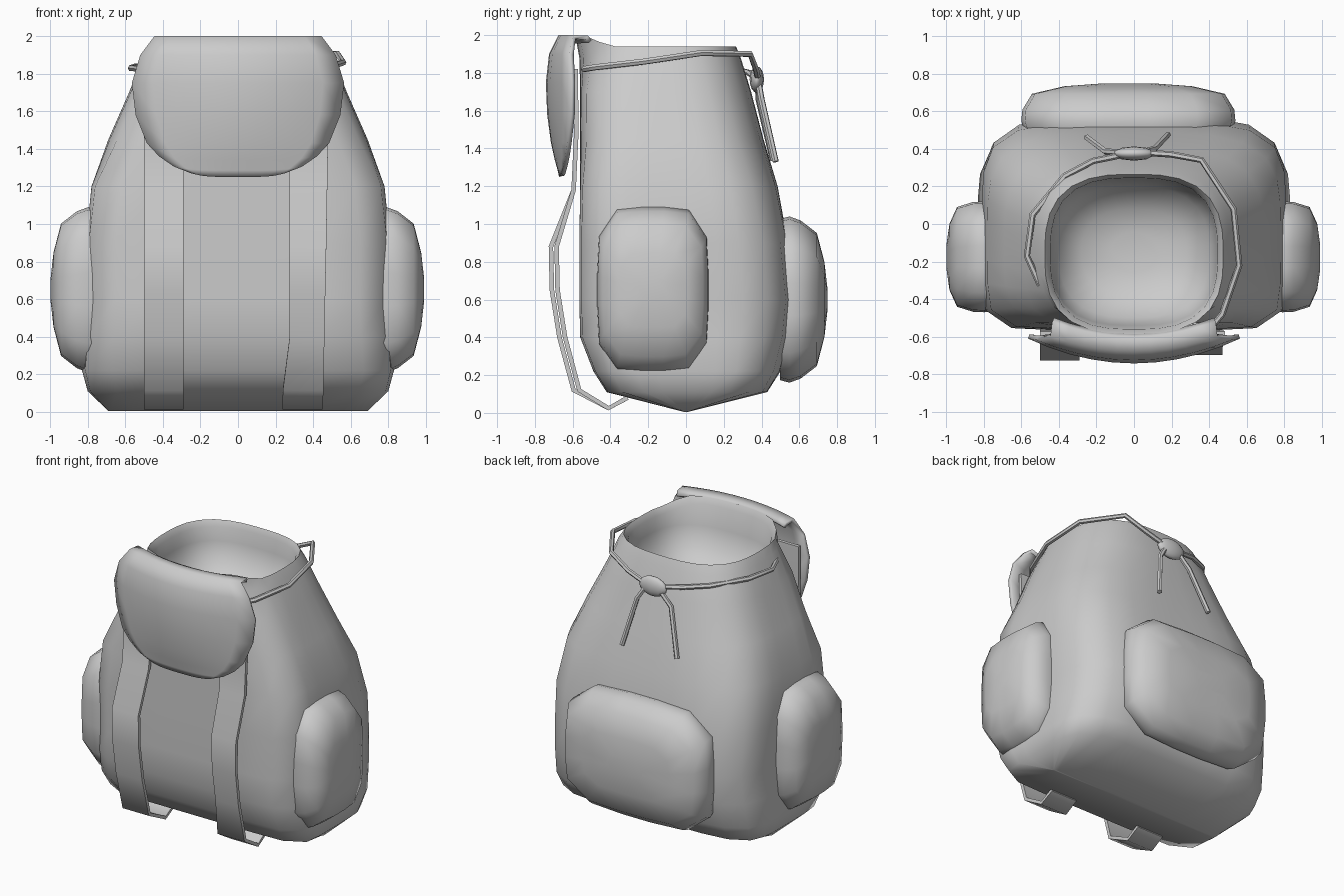
import bpy, bmesh, math
from mathutils import Vector

if "Cube" in bpy.data.objects:
    bpy.data.objects.remove(bpy.data.objects["Cube"])


def finish(ob, angle=50):
    bpy.ops.object.select_all(action='DESELECT')
    ob.select_set(True)
    bpy.context.view_layer.objects.active = ob
    bpy.ops.object.shade_smooth_by_angle(angle=math.radians(angle))
    return ob


def loft(name, rings, closed=True, caps=(True, True), angle=50):
    """Skin a list of equally sized point rings."""
    bm = bmesh.new()
    vs = [[bm.verts.new(p) for p in r] for r in rings]
    n = len(vs[0])
    for a, b in zip(vs, vs[1:]):
        for i in range(n if closed else n - 1):
            j = (i + 1) % n
            bm.faces.new((a[i], a[j], b[j], b[i]))
    if caps[0]:
        bm.faces.new(vs[0][::-1])
    if caps[1]:
        bm.faces.new(vs[-1])
    bmesh.ops.recalc_face_normals(bm, faces=bm.faces)
    me = bpy.data.meshes.new(name)
    bm.to_mesh(me)
    bm.free()
    ob = bpy.data.objects.new(name, me)
    bpy.context.collection.objects.link(ob)
    return finish(ob, angle)


def oval(a, b, n, count, front=0):
    """Points of a rounded rectangle (superellipse); front squares the -y half."""
    pts = []
    for i in range(count):
        t = 2 * math.pi * (i + 0.5) / count
        c, s = math.cos(t), math.sin(t)
        m = n + (front if s < 0 else 0)
        k = (abs(c) ** m + abs(s) ** m) ** (-1 / m)
        pts.append((a * c * k, b * s * k))
    return pts


# Bag body: z, half width, front y, back y, squareness; the last rings form the hollow
sections = [
    (0.005, 0.69, -0.01, 0.01, 6), (0.11, 0.80, -0.42, 0.43, 5), (0.22, 0.83, -0.49, 0.50, 4.5),
    (0.40, 0.815, -0.56, 0.55, 4.5), (0.60, 0.805, -0.565, 0.57, 4.5), (0.90, 0.81, -0.565, 0.54, 4.5),
    (1.20, 0.78, -0.56, 0.485, 3.8), (1.45, 0.69, -0.56, 0.41, 3.2), (1.70, 0.58, -0.56, 0.345, 2.9),
    (1.88, 0.51, -0.565, 0.29, 2.8), (1.94, 0.475, -0.585, 0.265, 2.8), (1.90, 0.445, -0.56, 0.245, 2.8),
    (1.80, 0.44, -0.54, 0.24, 2.8), (1.66, 0.40, -0.50, 0.20, 2.6), (1.56, 0.28, -0.38, 0.08, 2.4),
    (1.53, 0.12, -0.26, -0.04, 2)]
rings = []
for i, (z, hw, yf, yb, n) in enumerate(sections):
    front = 4 if i < 7 else (1.5 if i < 9 else 0)
    ring = [(x, y + (yf + yb) / 2, z) for x, y in oval(hw, (yb - yf) / 2, n, 32, front)]
    if i in (10, 11):      # the rim rises at the front to meet the flap
        ring = [(x, y, z + 0.05 * min(1, max(0, (-0.4 - y) / 0.12))) for x, y, z in ring]
    rings.append(ring)
loft("bag_body", rings, angle=75)

# Top flap, growing out of the front rim and folded over: centre y, z, half width, sideways curve
rows = [(-0.58, 1.975, 0.425, 0.14), (-0.605, 1.998, 0.435, 0.14),
        (-0.675, 2.0, 0.445, 0.12), (-0.725, 1.90, 0.52, 0.125), (-0.742, 1.75, 0.565, 0.13),
        (-0.735, 1.58, 0.545, 0.13), (-0.715, 1.43, 0.485, 0.115), (-0.695, 1.34, 0.42, 0.10),
        (-0.68, 1.285, 0.34, 0.08), (-0.672, 1.25, 0.25, 0.06)]
grid = []
for y, z, hw, bulge in rows:
    grid.append([(hw * k / 5, y + bulge * (hw * k / 5 / 0.56) ** 2,
                  z + (0.02 * (abs(k) / 5) ** 4 if z < 1.4 else 0)) for k in range(-5, 6)])
flap = loft("top_flap", grid, closed=False, caps=(False, False), angle=75)
if flap.data.polygons[45].normal.y > 0:
    flap.data.flip_normals()
mod = flap.modifiers.new("thickness", 'SOLIDIFY')
mod.thickness = 0.025
mod.offset = -1


# Pockets: shallow cushions sitting on the bag
def pocket(name, centre, a, b, u, out):
    u, out, c = Vector(u), Vector(out), Vector(centre)
    up = Vector((0, 0, 1))
    layers = [(0.97, 0.97, -0.05), (1, 1, 0.0), (0.99, 0.95, 0.06), (0.90, 0.80, 0.145),
              (0.6, 0.45, 0.185), (0.25, 0.15, 0.20)]
    rs = []
    for sa, sb, d in layers:
        rs.append([c + u * p * sa + up * q * sb + out * d for p, q in oval(a, b, 4.5, 16)])
    return loft(name, rs, angle=60)


pocket("side_pocket_right", (0.79, -0.175, 0.65), 0.295, 0.44, (0, 1, 0), (1, 0, 0))
pocket("side_pocket_left", (-0.797, -0.175, 0.65), 0.295, 0.44, (0, 1, 0), (-1, 0, 0))
pocket("rear_pocket", (-0.03, 0.548, 0.60), 0.57, 0.44, (1, 0, 0), (0, 1, 0))


# Shoulder straps: flat bands bowing out from the front
def strap(name, x0, x1, lean, push):
    path = [(-0.585, 1.82), (-0.58, 1.5), (-0.595, 1.18), (-0.685 - push, 0.88), (-0.68 - push, 0.65),
            (-0.64 - push, 0.40), (-0.565 - push, 0.12), (-0.41, 0.025), (-0.31, 0.08)]
    rs = []
    for i, (y, z) in enumerate(path):
        a, b = path[max(i - 1, 0)], path[min(i + 1, len(path) - 1)]
        t = Vector((b[0] - a[0], b[1] - a[1])).normalized() * 0.012
        s = lean * (1 - z / 1.2) if z < 0.15 else 0
        rs.append([(x0 + s, y - t.y, z + t.x), (x1, y - t.y, z + t.x),
                   (x1, y + t.y, z - t.x), (x0 + s, y + t.y, z - t.x)])
        x1 -= 0.005 * (lean < 0)
    return loft(name, rs, angle=60)


strap("shoulder_strap_left", -0.50, -0.29, 0, 0.03)
strap("shoulder_strap_right", 0.275, 0.485, -0.04, 0)


# Drawstring: thin cords around the neck, knotted at the back
def cord(name, pts, r=0.017):
    cu = bpy.data.curves.new(name, 'CURVE')
    cu.dimensions = '3D'
    cu.bevel_depth = r
    cu.bevel_resolution = 1
    cu.use_fill_caps = True
    sp = cu.splines.new('POLY')
    sp.points.add(len(pts) - 1)
    for p, co in zip(sp.points, pts):
        p.co = (*co, 1)
    ob = bpy.data.objects.new(name, cu)
    bpy.context.collection.objects.link(ob)
    bpy.ops.object.select_all(action='DESELECT')
    ob.select_set(True)
    bpy.context.view_layer.objects.active = ob
    bpy.ops.object.convert(target='MESH')
    return finish(bpy.context.object)


cord("drawstring_right", [(0.23, -0.54, 1.82), (0.42, -0.54, 1.82), (0.47, -0.48, 1.83), (0.56, -0.22, 1.86),
                          (0.53, 0.08, 1.905), (0.36, 0.34, 1.90), (0.20, 0.37, 1.82), (0.05, 0.38, 1.77)])
cord("drawstring_left", [(-0.48, -0.37, 1.82), (-0.57, -0.17, 1.83), (-0.54, 0.05, 1.84),
                         (-0.37, 0.255, 1.82), (-0.22, 0.335, 1.80), (-0.05, 0.37, 1.77)])
cord("cord_tail_left", [(-0.04, 0.38, 1.77), (-0.15, 0.385, 1.66), (-0.25, 0.46, 1.34)])
cord("cord_tail_right", [(0.04, 0.38, 1.77), (0.11, 0.40, 1.66), (0.18, 0.475, 1.33)])

# Knot
bpy.ops.mesh.primitive_uv_sphere_add(segments=10, ring_count=8, radius=1, location=(0, 0.375, 1.765))
knot = bpy.context.object
knot.name = "cord_knot"
knot.scale = (0.11, 0.038, 0.07)
finish(knot)
